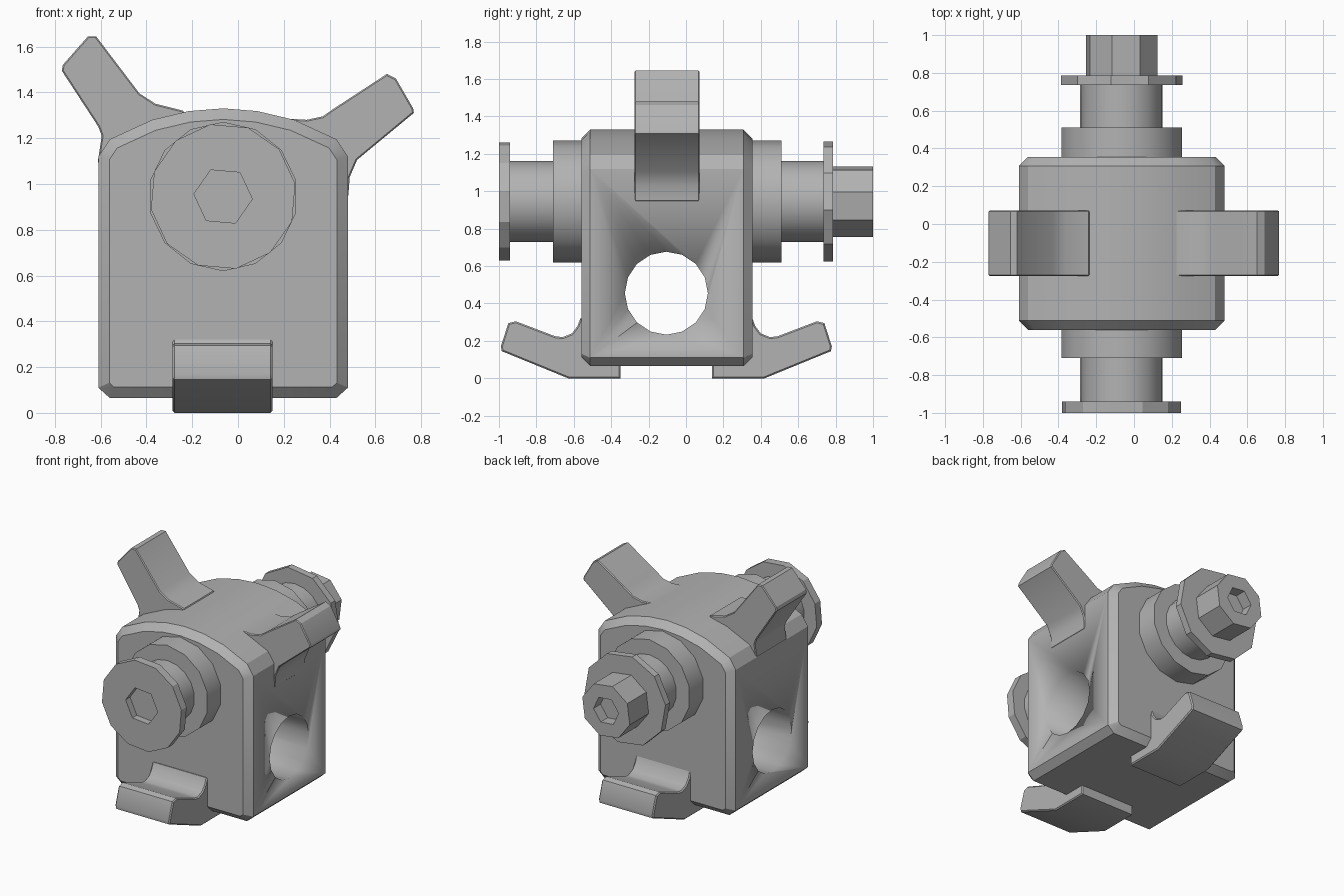
import bpy, bmesh, math
from mathutils import Matrix, Vector

old = bpy.data.objects.get("Cube")
if old:
    bpy.data.objects.remove(old, do_unlink=True)

CX, CY = -0.065, -0.105      # axle line in x, body middle in y
AXLE_Z, HOLE_Z = 0.945, 0.455

grey = bpy.data.materials.new("plain grey")
grey.use_nodes = True
colour = (0.45, 0.45, 0.45, 1)
grey.diffuse_color = colour
grey.node_tree.nodes["Principled BSDF"].inputs["Base Color"].default_value = colour


def finish(name, bm, angle=30):
    bmesh.ops.recalc_face_normals(bm, faces=bm.faces)
    mesh = bpy.data.meshes.new(name)
    bm.to_mesh(mesh)
    bm.free()
    obj = bpy.data.objects.new(name, mesh)
    bpy.context.collection.objects.link(obj)
    mesh.materials.append(grey)
    if angle:
        select(obj)
        bpy.ops.object.shade_smooth_by_angle(angle=math.radians(angle))
    return obj


def select(obj):
    bpy.ops.object.select_all(action="DESELECT")
    obj.select_set(True)
    bpy.context.view_layer.objects.active = obj


def extrude_profile(name, points, place, start, end, bevel):
    """Extrude a 2D outline from start to end and chamfer the rims of both caps."""
    bm = bmesh.new()
    face = bm.faces.new([bm.verts.new(place(a, b, start)) for a, b in points])
    out = bmesh.ops.extrude_face_region(bm, geom=[face], use_keep_orig=True)
    top = [g for g in out["geom"] if isinstance(g, bmesh.types.BMFace)][0]
    shift = place(0, 0, end) - place(0, 0, start)
    bmesh.ops.translate(bm, verts=top.verts[:], vec=shift)
    bmesh.ops.recalc_face_normals(bm, faces=bm.faces)
    rims = list(set(face.edges) | set(top.edges))
    bmesh.ops.bevel(bm, geom=rims, offset=bevel, segments=1, affect="EDGES")
    return finish(name, bm)


def cylinder(name, radius, start, end, sides, axis="y", turn=0, angle=35):
    """Cylinder lying on the axle line, or across the body for axis x."""
    bm = bmesh.new()
    bmesh.ops.create_cone(bm, cap_ends=True, segments=sides, radius1=radius,
                          radius2=radius, depth=end - start)
    bmesh.ops.rotate(bm, verts=bm.verts, matrix=Matrix.Rotation(math.radians(turn), 3, "Z"))
    mid = (start + end) / 2
    if axis == "y":
        rot, centre = Matrix.Rotation(math.pi / 2, 3, "X"), (CX, mid, AXLE_Z)
    else:
        rot, centre = Matrix.Rotation(math.pi / 2, 3, "Y"), (mid, CY, HOLE_Z)
    bmesh.ops.rotate(bm, verts=bm.verts, matrix=rot)
    bmesh.ops.translate(bm, verts=bm.verts, vec=centre)
    return finish(name, bm, angle)


def cut(obj, cutter):
    mod = obj.modifiers.new("cut", "BOOLEAN")
    mod.operation, mod.solver, mod.object = "DIFFERENCE", "EXACT", cutter
    cutter.hide_render = True
    select(obj)
    # keep the cut ahead of any smoothing modifier
    bpy.ops.object.modifier_move_to_index(modifier=mod.name, index=0)
    bpy.ops.object.modifier_apply(modifier=mod.name)
    bpy.data.objects.remove(cutter, do_unlink=True)


def on_front(a, b, depth):
    return Vector((a, depth, b))


def on_side(a, b, depth):
    return Vector((depth, a, b))


# Body: block with an arched top, chamfered all round, with a cross hole
half = [(0.495, 0.065), (0.545, 0.11), (0.545, 1.12), (0.495, 1.195),
        (0.31, 1.28), (0.15, 1.318)]
outline = [(CX + x, z) for x, z in half] + [(CX, 1.33)]
outline += [(CX - x, z) for x, z in reversed(half)]
body = extrude_profile("body", outline, on_front, -0.56, 0.355, 0.048)
cut(body, cylinder("hole_cutter", 0.222, -1, 1, 16, axis="x"))

# Feet: upturned skids, mirrored front and back
skid = [(0.14, 0), (0.42, 0), (0.775, 0.145), (0.78, 0.17), (0.74, 0.295),
        (0.70, 0.305), (0.49, 0.225), (0.45, 0.22), (0.40, 0.24), (0.37, 0.28),
        (0.355, 0.32), (0.32, 0.32), (0.32, 0.1), (0.14, 0.1)]
extrude_profile("back_foot", skid, on_side, -0.285, 0.15, 0.008)
extrude_profile("front_foot", [(2 * CY - y, z) for y, z in skid],
                on_side, -0.285, 0.15, 0.008)

# Arms: square prongs flaring into the shoulders
right_arm = [(-0.58, 0.98), (-0.612, 1.1), (-0.595, 1.21), (-0.61, 1.25),
             (-0.77, 1.495), (-0.765, 1.52), (-0.655, 1.645), (-0.62, 1.645),
             (-0.43, 1.395), (-0.36, 1.35), (-0.24, 1.32), (-0.2, 1.25)]
left_arm = [(0.45, 0.92), (0.482, 0.95), (0.488, 1.03), (0.52, 1.105),
            (0.768, 1.31), (0.765, 1.33), (0.69, 1.46), (0.65, 1.48),
            (0.42, 1.33), (0.37, 1.295), (0.3, 1.28), (0.22, 1.285), (0.15, 1.2)]
for name, points in (("right_arm", right_arm), ("left_arm", left_arm)):
    extrude_profile(name, points, on_front, -0.275, 0.072, 0.006)

# Axle, body collars, and end washers
for name, radius, start, end, sides in (
        ("front_shaft", 0.217, -0.95, -0.5, 18),
        ("back_shaft", 0.217, 0.3, 0.75, 18),
        ("front_collar", 0.326, -0.71, -0.5, 14),
        ("back_collar", 0.326, 0.3, 0.51, 14)):
    cylinder(name, radius, start, end, sides)
bolt_head = cylinder("bolt_head", 0.32, -1, -0.94, 12, turn=10, angle=0)
cylinder("back_washer", 0.325, 0.735, 0.785, 10, turn=10, angle=0)
nut = cylinder("end_nut", 0.195, 0.78, 1, 8, turn=15, angle=0)

# Hex sockets in both ends
cut(bolt_head, cylinder("front_socket", 0.128, -1.1, -0.945, 6, turn=25, angle=0))
cut(nut, cylinder("back_socket", 0.1, 0.92, 1.1, 6, turn=25, angle=0))
